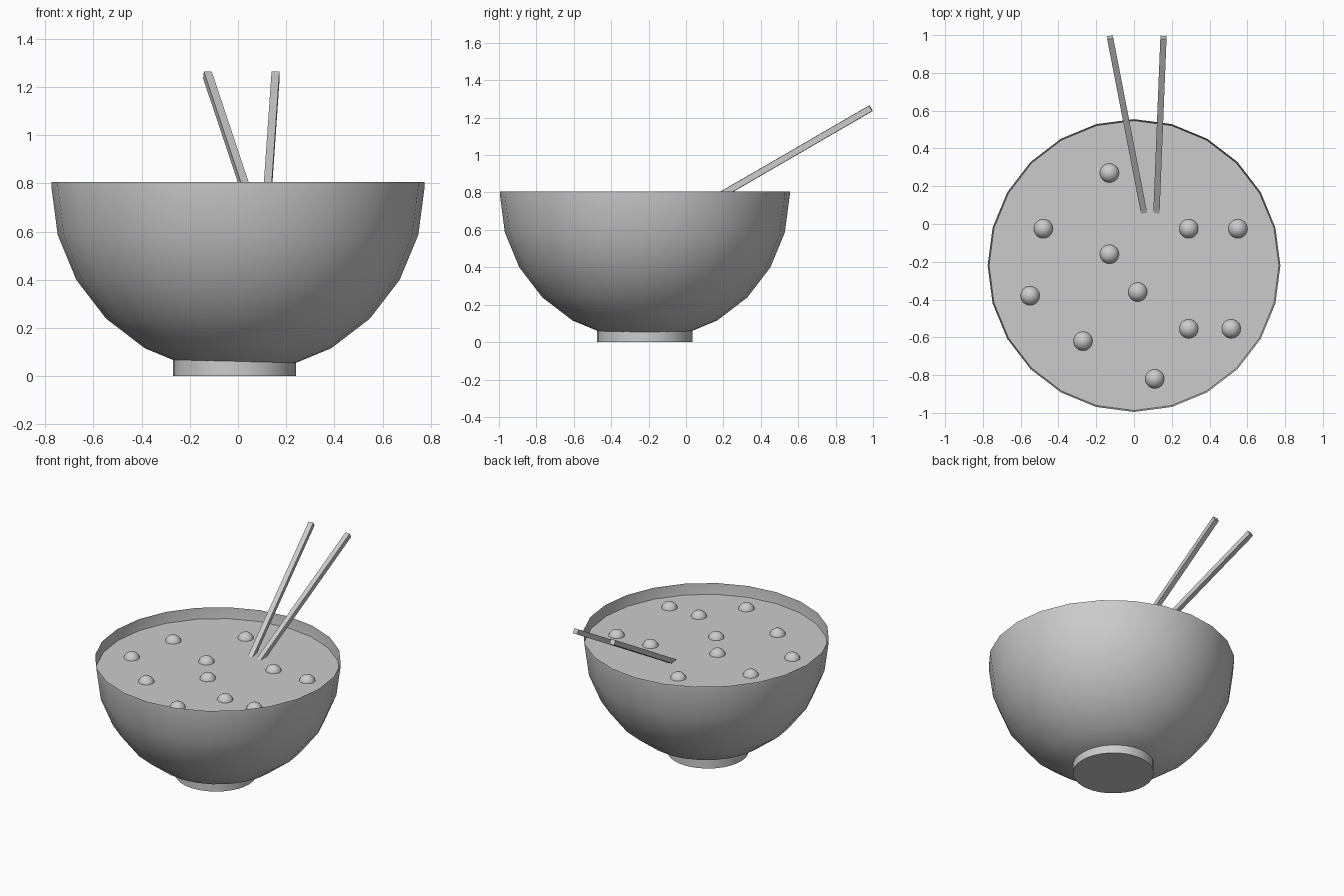
import bpy, bmesh, math
from mathutils import Vector

cube = bpy.data.objects.get("Cube")
if cube:
    bpy.data.objects.remove(cube, do_unlink=True)

grey = bpy.data.materials.new("plain grey")
grey.use_nodes = True
grey.diffuse_color = (0.6, 0.6, 0.6, 1)
grey.node_tree.nodes["Principled BSDF"].inputs["Base Color"].default_value = (0.6, 0.6, 0.6, 1)

CENTRE_Y = -0.22
RADIUS = 0.775
RIM_Z = 0.805
SPHERE_Z = 0.787
SOUP_Z = 0.73


def finish(name, bm, smooth=None):
    """Turn a bmesh into a named object with the shared material."""
    mesh = bpy.data.meshes.new(name)
    bm.to_mesh(mesh)
    bm.free()
    obj = bpy.data.objects.new(name, mesh)
    bpy.context.collection.objects.link(obj)
    mesh.materials.append(grey)
    if smooth:
        bpy.ops.object.select_all(action="DESELECT")
        obj.select_set(True)
        bpy.context.view_layer.objects.active = obj
        bpy.ops.object.shade_smooth_by_angle(angle=math.radians(smooth))
    return obj


def lathe(name, profile, sides, centre, smooth):
    """Stack rings of (radius, height), closing the first ring with a cap."""
    bm = bmesh.new()
    rings = []
    for r, z in profile:
        angles = [2 * math.pi * i / sides for i in range(sides)]
        rings.append([bm.verts.new((centre[0] + r * math.cos(a),
                                    centre[1] + r * math.sin(a), z)) for a in angles])
    for low, high in zip(rings, rings[1:]):
        for i in range(sides):
            j = (i + 1) % sides
            bm.faces.new((low[i], low[j], high[j], high[i]))
    bm.faces.new(rings[0][::-1])
    return finish(name, bm, smooth)


# Bowl: open lower half of a faceted sphere with a short upright lip
bowl_profile = [(RADIUS * math.cos(math.radians(t)), SPHERE_Z - RADIUS * math.sin(math.radians(t)))
                for t in range(75, -1, -15)]
bowl_profile.append((RADIUS, RIM_Z))
lathe("bowl", bowl_profile, 24, (0, CENTRE_Y), 40)

# Foot under the bowl
lathe("foot", [(0.255, 0), (0.255, 0.075)], 32, (-0.015, CENTRE_Y), 40)

# Soup surface just below the rim
bm = bmesh.new()
bmesh.ops.create_circle(bm, cap_ends=True, segments=24, radius=0.767)
bmesh.ops.translate(bm, verts=bm.verts, vec=(0, CENTRE_Y, SOUP_Z))
finish("soup", bm)

# Floating balls
balls = [(-0.13, 0.27), (-0.48, -0.025), (0.29, -0.025), (0.55, -0.025), (-0.13, -0.16),
         (0.02, -0.36), (-0.55, -0.38), (-0.27, -0.62), (0.29, -0.555), (0.515, -0.555),
         (0.11, -0.82)]
for i, (x, y) in enumerate(balls):
    bm = bmesh.new()
    bmesh.ops.create_uvsphere(bm, u_segments=24, v_segments=12, radius=0.052)
    bmesh.ops.translate(bm, verts=bm.verts, vec=(x, y, SOUP_Z - 0.012))
    finish(f"ball_{i + 1}", bm, 60)


# Chopsticks: square bars leaning out over the back rim
def chopstick(name, bottom, top, width):
    bottom, top = Vector(bottom), Vector(top)
    axis = (top - bottom).normalized()
    side = axis.cross(Vector((0, 0, 1))).normalized() * width / 2
    up = side.cross(axis)
    bm = bmesh.new()
    ends = [[bm.verts.new(p + side * a + up * b) for a, b in ((-1, -1), (1, -1), (1, 1), (-1, 1))]
            for p in (bottom - axis * 0.05, top)]
    for i in range(4):
        j = (i + 1) % 4
        bm.faces.new((ends[0][i], ends[0][j], ends[1][j], ends[1][i]))
    bm.faces.new(ends[0][::-1])
    bm.faces.new(ends[1])
    bmesh.ops.recalc_face_normals(bm, faces=bm.faces)
    finish(name, bm)


chopstick("right_chopstick", (0.047, 0.09, 0.73), (-0.127, 0.988, 1.25), 0.033)
chopstick("left_chopstick", (0.12, 0.09, 0.73), (0.156, 0.988, 1.25), 0.033)
